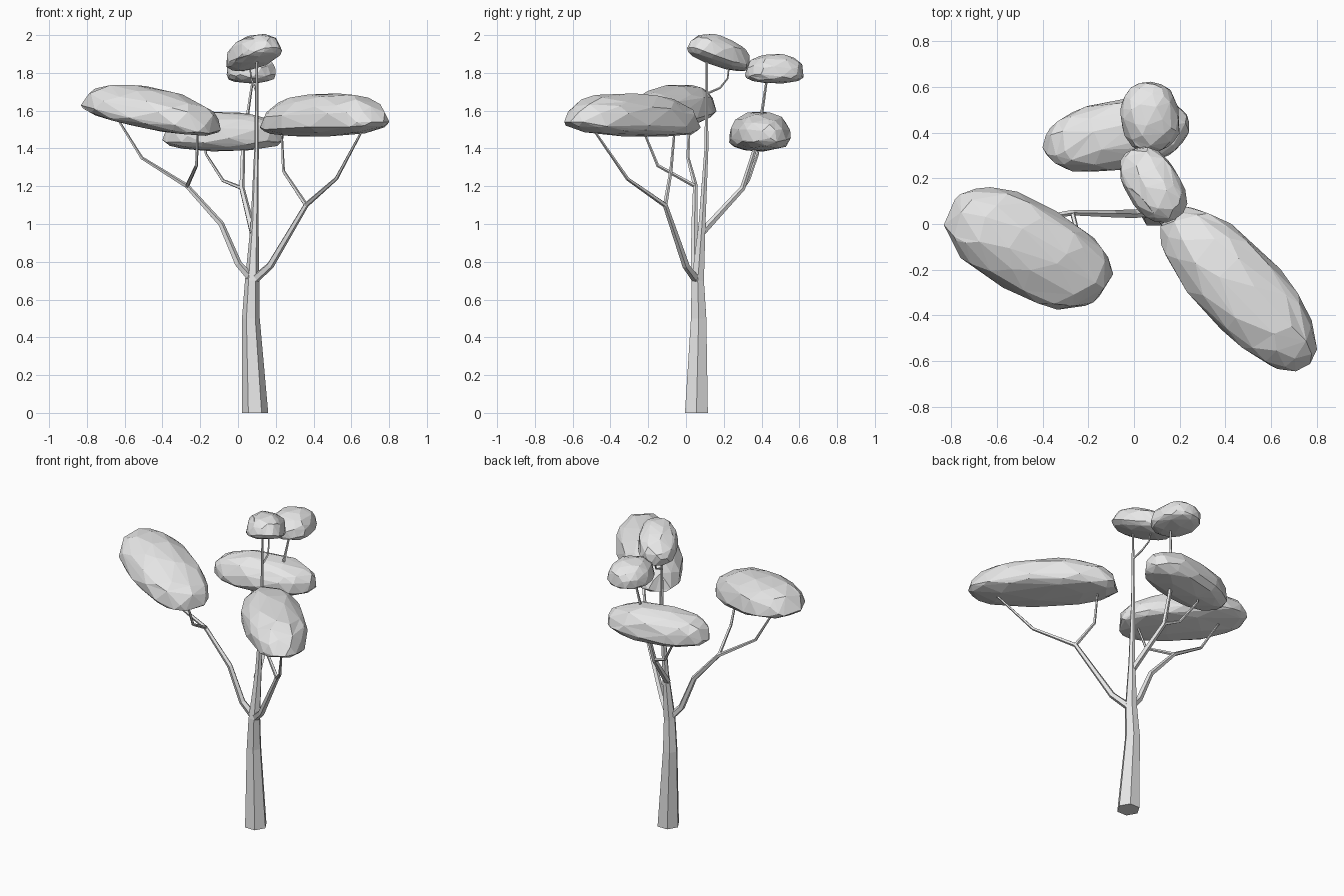
import bpy, bmesh, math, random
from mathutils import Vector, Matrix

cube = bpy.data.objects.get("Cube")
if cube:
    bpy.data.objects.remove(cube, do_unlink=True)


def make_material(name, color):
    mat = bpy.data.materials.new(name)
    mat.use_nodes = True
    mat.diffuse_color = color
    mat.node_tree.nodes["Principled BSDF"].inputs["Base Color"].default_value = color
    return mat


GREY = make_material("light grey", (0.8, 0.8, 0.8, 1))


def finish(bm, name):
    bmesh.ops.recalc_face_normals(bm, faces=bm.faces)
    mesh = bpy.data.meshes.new(name)
    bm.to_mesh(mesh)
    bm.free()
    mesh.materials.append(GREY)
    obj = bpy.data.objects.new(name, mesh)
    bpy.context.collection.objects.link(obj)
    return obj


def limb(name, path, sides=5):
    """Tapered faceted tube; path points are (x, y, z, radius)."""
    bm = bmesh.new()
    pts = [Vector(p[:3]) for p in path]
    rings = []
    for i, p in enumerate(pts):
        tangent = pts[min(i + 1, len(pts) - 1)] - pts[max(i - 1, 0)]
        if i == 0 and p.z == 0:
            tangent = Vector((0, 0, 1))
        rot = Vector((0, 0, 1)).rotation_difference(tangent.normalized())
        ring = []
        for k in range(sides):
            a = math.tau * k / sides
            offset = Vector((math.cos(a), math.sin(a), 0)) * path[i][3]
            ring.append(bm.verts.new(p + rot @ offset))
        rings.append(ring)
    for low, high in zip(rings, rings[1:]):
        for k in range(sides):
            n = (k + 1) % sides
            bm.faces.new((low[k], low[n], high[n], high[k]))
    bm.faces.new(rings[0][::-1])
    bm.faces.new(rings[-1])
    return finish(bm, name)


def crown(name, center, length, width, up, down, yaw, tilt, seed):
    """Faceted leaf cushion: domed top, shallow underside."""
    rng = random.Random(seed)
    bm = bmesh.new()
    bmesh.ops.create_icosphere(bm, subdivisions=3, radius=1)
    for v in bm.verts:
        v.co = Vector([math.copysign(abs(c) ** 0.88, c) for c in v.co])
        v.co *= rng.uniform(0.96, 1.03)
    # Fit the exact half sizes
    sx, sy = (max(abs(v.co[i]) for v in bm.verts) for i in (0, 1))
    top = max(v.co.z for v in bm.verts)
    for v in bm.verts:
        z = v.co.z / top
        v.co = (v.co.x / sx * length, v.co.y / sy * width, z * (up if z > 0 else down))
    turn = Matrix.Rotation(math.radians(yaw), 4, 'Z') @ Matrix.Rotation(-math.radians(tilt), 4, 'Y')
    bm.transform(Matrix.Translation(center) @ turn)
    obj = finish(bm, name)
    mod = obj.modifiers.new("facets", 'DECIMATE')
    mod.ratio = 0.42
    return obj


# Trunk
limb("trunk", [(.09, .055, 0, .07), (.068, .067, .5, .047), (.075, .062, .7, .038),
               (.088, .085, 1, .021), (.098, .108, 1.4, .012), (.1, .11, 1.9, .006)], 6)

# Left front branch with fork
limb("left_branch", [(.08, .06, .7, .024), (.17, .0, .78, .02), (.36, -.11, 1.1, .014),
                     (.52, -.31, 1.24, .01), (.66, -.49, 1.5, .006)])
limb("left_branch_fork", [(.36, -.11, 1.1, .012), (.24, -.08, 1.28, .009), (.23, -.06, 1.5, .006)])

# Right branch with fork
limb("right_branch", [(.08, .06, .7, .024), (0, .045, .79, .02), (-.09, .045, 1, .017),
                      (-.27, .05, 1.2, .013), (-.51, .01, 1.35, .009), (-.64, .02, 1.56, .006)])
limb("right_branch_fork", [(-.27, .05, 1.2, .011), (-.22, -.15, 1.31, .009), (-.215, -.22, 1.48, .006)])

# Back branch with fork, rising through the back crown
limb("back_branch", [(.08, .08, .95, .02), (.02, .3, 1.19, .015), (.025, .36, 1.38, .012),
                     (.05, .4, 1.58, .009), (.08, .43, 1.78, .006)])
limb("back_branch_fork", [(.02, .3, 1.19, .011), (-.08, .33, 1.23, .009),
                          (-.17, .38, 1.37, .007), (-.18, .39, 1.44, .005)])

# Small twig under the top crown
limb("top_twig", [(.1, .11, 1.69, .007), (.09, .18, 1.72, .006), (.07, .22, 1.77, .005),
                  (.06, .23, 1.85, .004)])

# Leaf crowns
crown("right_crown", (-.465, -.105, 1.565), .39, .205, .155, .06, -28, -10, 1)
crown("left_crown", (.46, -.28, 1.525), .455, .19, .165, .06, -47, 2, 2)
crown("back_crown", (-.075, .39, 1.455), .33, .155, .14, .07, 10, 0, 3)
crown("top_crown", (.085, .17, 1.88), .185, .12, .115, .04, -57, 17, 4)
crown("top_back_crown", (.07, .47, 1.79), .16, .13, .11, .045, 100, 0, 5)
